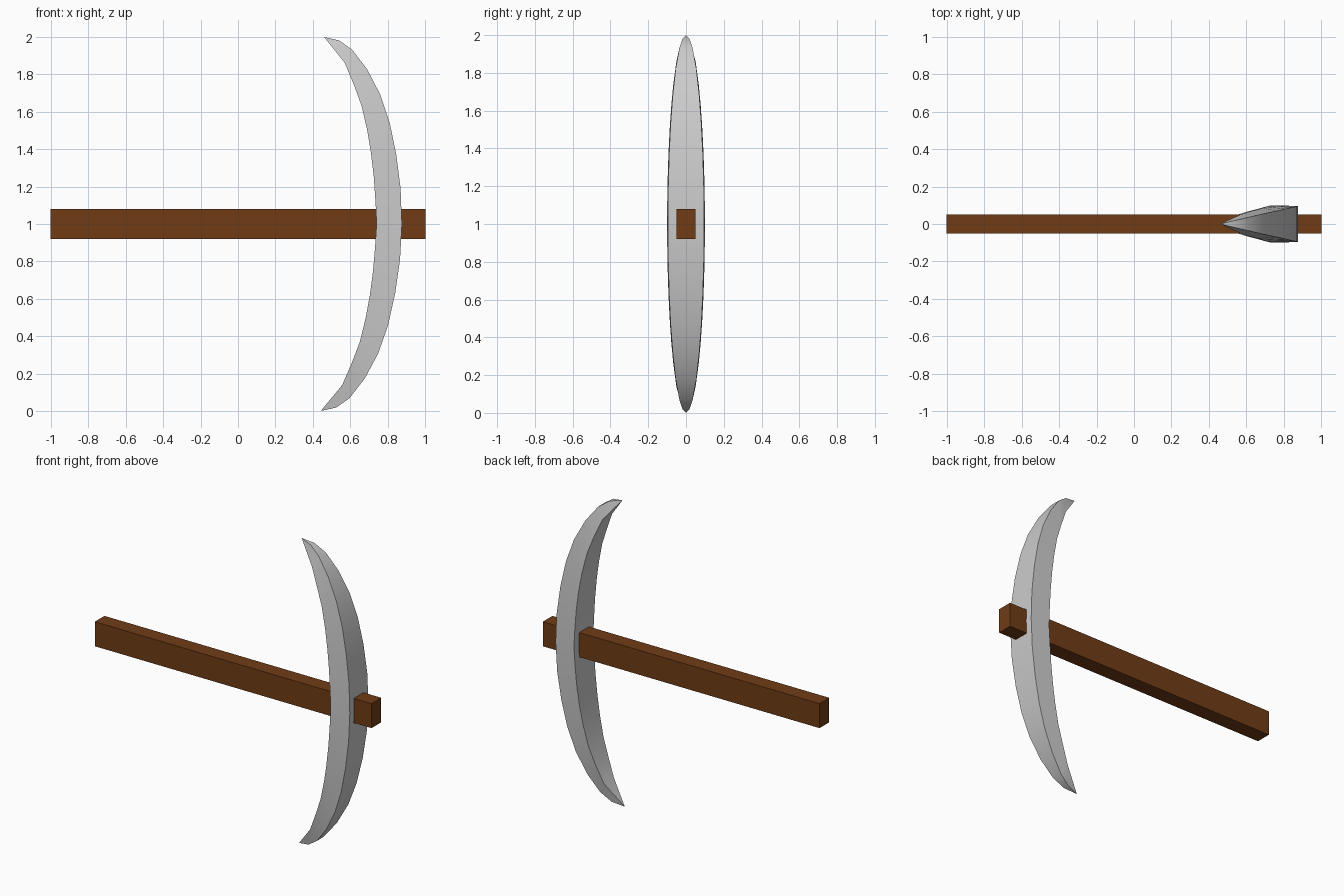
import bpy, bmesh, math

if "Cube" in bpy.data.objects:
    bpy.data.objects.remove(bpy.data.objects["Cube"])


def material(name, color):
    m = bpy.data.materials.new(name)
    m.diffuse_color = color
    m.use_nodes = True
    m.node_tree.nodes["Principled BSDF"].inputs["Base Color"].default_value = m.diffuse_color
    return m


# Handle: long square-cut wooden bar
bpy.ops.mesh.primitive_cube_add(size=1, location=(0, 0, 1))
handle = bpy.context.object
handle.name = "handle"
handle.scale = (2, 0.1, 0.16)
bpy.ops.object.transform_apply(location=False, rotation=False, scale=True)
handle.data.materials.append(material("wood", (0.16, 0.045, 0.008, 1)))

# Curved head: half profile from tip to centre (outer x, outer dz, inner x, inner dz)
TIP = (0.46, 0.998)
HALF = [(0.54, 0.98, 0.57, 0.86), (0.61, 0.93, 0.62, 0.74),
        (0.69, 0.825, 0.66, 0.63), (0.76, 0.69, 0.69, 0.50),
        (0.81, 0.54, 0.71, 0.38), (0.845, 0.37, 0.725, 0.25),
        (0.868, 0.19, 0.734, 0.12), (0.875, 0.0, 0.74, 0.0)]
stations = HALF + [(ox - 0.016 * oz, -oz, ix - 0.016 * iz, -iz)
                   for ox, oz, ix, iz in reversed(HALF[:-1])]

bm = bmesh.new()


def pair(x, dz, width):
    w = width * math.sqrt(1 - dz * dz)
    return [bm.verts.new((x, s * w, 1 + dz)) for s in (-1, 1)]


# Four-cornered sections that narrow elliptically toward the tips
rings = []
for ox, oz, ix, iz in stations:
    o, i = pair(ox, oz, 0.096), pair(ix, iz, 0.1)
    rings.append([o[0], o[1], i[1], i[0]])
for a, b in zip(rings, rings[1:]):
    for k in range(4):
        n = (k + 1) % 4
        bm.faces.new((a[k], a[n], b[n], b[k]))

# Pointed ends
for ring, x, dz in ((rings[0], TIP[0], TIP[1]), (rings[-1], TIP[0] - 0.018, -TIP[1])):
    t = bm.verts.new((x, 0, 1 + dz))
    for k in range(4):
        bm.faces.new((ring[k], ring[(k + 1) % 4], t))
bmesh.ops.recalc_face_normals(bm, faces=bm.faces[:])

mesh = bpy.data.meshes.new("pick_head")
bm.to_mesh(mesh)
bm.free()
head = bpy.data.objects.new("pick_head", mesh)
bpy.context.collection.objects.link(head)

bpy.ops.object.select_all(action='DESELECT')
head.select_set(True)
bpy.context.view_layer.objects.active = head
bpy.ops.object.shade_smooth_by_angle(angle=math.radians(35))
